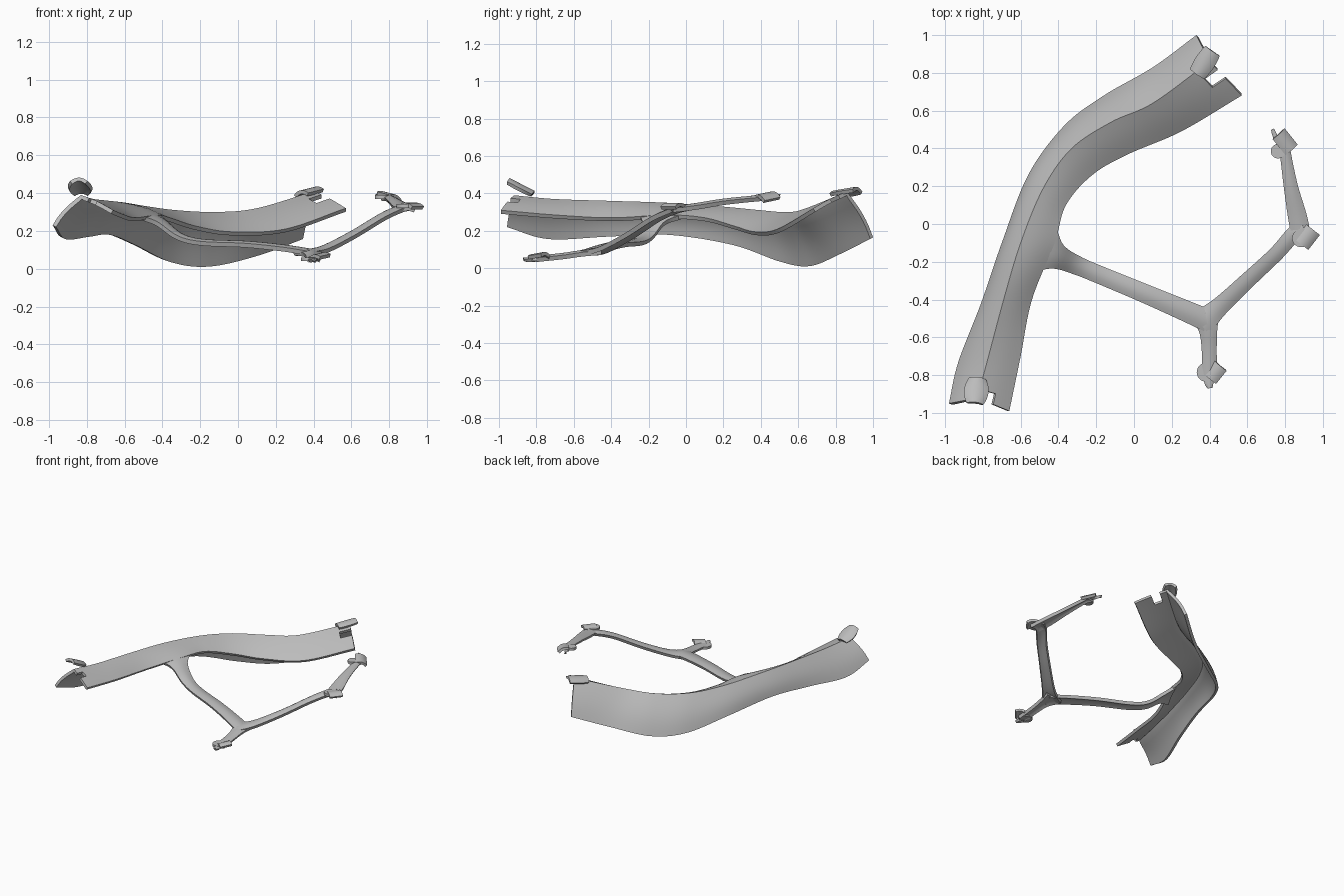
import bpy, bmesh, math
from mathutils import Vector, Euler

cube = bpy.data.objects.get("Cube")
if cube:
    bpy.data.objects.remove(cube)

grey = bpy.data.materials.new("plain grey")
grey.use_nodes = True
grey.diffuse_color = (0.5, 0.5, 0.5, 1)
grey.node_tree.nodes["Principled BSDF"].inputs["Base Color"].default_value = (0.5, 0.5, 0.5, 1)


def spline(points, t):
    """Smooth interpolation through a list of points, t from 0 to 1."""
    pts = [Vector(p) for p in points]
    last = len(pts) - 1
    k = min(int(t * last), last - 1)
    u = t * last - k
    b, c = pts[k], pts[k + 1]
    a = pts[k - 1] if k > 0 else b * 2 - c
    d = pts[k + 2] if k + 2 <= last else c * 2 - b
    return (b * 2 + (c - a) * u + (a * 2 - b * 5 + c * 4 - d) * u ** 2
            + (b * 3 - a - c * 3 + d) * u ** 3) / 2


def sheet(name, rows, thickness, skip=None):
    """Skin a grid of points and thicken it downward."""
    bm = bmesh.new()
    grid = [[bm.verts.new(p) for p in row] for row in rows]
    for i in range(len(grid) - 1):
        for j in range(len(grid[0]) - 1):
            if not (skip and skip(i, j)):
                bm.faces.new((grid[i][j], grid[i + 1][j], grid[i + 1][j + 1], grid[i][j + 1]))
    bm.normal_update()
    if sum(f.normal.z for f in bm.faces) < 0:
        bmesh.ops.reverse_faces(bm, faces=bm.faces)
    loose = [v for v in bm.verts if not v.link_faces]
    bmesh.ops.delete(bm, geom=loose, context="VERTS")
    mesh = bpy.data.meshes.new(name)
    bm.to_mesh(mesh)
    bm.free()
    obj = bpy.data.objects.new(name, mesh)
    bpy.context.collection.objects.link(obj)
    mesh.materials.append(grey)
    solid = obj.modifiers.new("thickness", "SOLIDIFY")
    solid.thickness = thickness
    solid.offset = -1
    bpy.context.view_layer.objects.active = obj
    bpy.ops.object.select_all(action="DESELECT")
    obj.select_set(True)
    bpy.ops.object.modifier_apply(modifier=solid.name)
    bpy.ops.object.shade_smooth_by_angle(angle=math.radians(32))
    return obj


# Main curved rail: three guide lines, outer skirt, crest and inner lip
outer = [(-.98, -.95, .23), (-.93, -.73, .165), (-.81, -.42, .175), (-.7, -.1, .185), (-.56, .26, .13),
         (-.37, .52, .04), (-.16, .68, .018), (.1, .83, .08), (.33, 1, .165)]
crest = [(-.83, -.92, .39), (-.77, -.7, .37), (-.69, -.4, .36), (-.6, -.1, .35), (-.48, .19, .33),
         (-.33, .4, .31), (-.12, .54, .3), (.1, .64, .32), (.4, .86, .41)]
inner = [(-.66, -.99, .31), (-.6, -.7, .285), (-.54, -.4, .27), (-.42, -.1, .285), (-.36, .1, .27),
         (-.22, .26, .225), (-.03, .37, .195), (.25, .49, .21), (.57, .68, .32)]
LENGTH, HALF = 72, 8


def rail_row(t):
    o, c, i = (spline(line, t) for line in (outer, crest, inner))
    bulge = (c - o).cross(i - c).normalized()
    if bulge.z > 0:
        bulge = -bulge
    row = []
    for k in range(HALF):
        u = k / HALF
        side = Vector((o.x - c.x, o.y - c.y, 0)).normalized()
        row.append(o.lerp(c, u) + side * 0.018 * math.sin(math.pi * u))
    for k in range(HALF + 1):
        row.append(c.lerp(i, k / HALF) + Vector((0, 0, .006 * math.sin(math.pi * k / HALF))))
    return row


def notch(i, j):
    return (i < 2 or i >= LENGTH - 2) and HALF + 2 <= j < HALF + 4


sheet("main_rail", [rail_row(i / LENGTH) for i in range(LENGTH + 1)], 0.022, notch)


def arm(name, path, thickness=0.024, steps=32):
    """Slightly arched strip; each path point is x, y, z and width."""
    rows = []
    for i in range(steps + 1):
        t = i / steps
        p = spline(path, t)
        d = spline(path, min(t + .01, 1)) - spline(path, max(t - .01, 0))
        side = Vector((-d[1], d[0], 0)).normalized()
        rows.append([Vector(p[:3]) + side * p[3] * (k / 6 - .5)
                     + Vector((0, 0, .012 * math.sin(math.pi * k / 6))) for k in range(7)])
    sheet(name, rows, thickness)


# Thin branching frame
arm("cross_arm", [(-.47, -.14, .285, .26), (-.4, -.175, .25, .135), (-.3, -.22, .175, .1), (-.18, -.27, .145, .095),
                  (.05, -.365, .135, .1), (.25, -.45, .115, .11), (.4, -.515, .092, .12)])
arm("short_arm", [(.375, -.47, .095, .17), (.392, -.56, .085, .1), (.398, -.66, .07, .08), (.4, -.8, .055, .08)])
arm("long_arm", [(.35, -.53, .09, .15), (.45, -.44, .11, .1), (.6, -.3, .185, .085),
                 (.75, -.16, .275, .08), (.84, -.06, .318, .085), (.9, -.02, .33, .1)])
arm("upper_arm", [(.89, -.08, .32, .1), (.865, .04, .335, .1), (.83, .2, .36, .075), (.8, .38, .378, .06),
                  (.79, .43, .38, .08)])


def clip(name, loc, width, length, rot, bend=0.015, taper=0.0):
    """Small bent connector plate."""
    turn = Euler([math.radians(a) for a in rot]).to_matrix()
    rows = []
    for i in range(9):
        v = i / 8 - .5
        w = width * (1 - taper * (2 * v) ** 2)
        rows.append([Vector(loc) + turn @ Vector(((k / 8 - .5) * w, v * length, bend * (1 - (k / 4 - 1) ** 2)))
                     for k in range(9)])
    sheet(name, rows, 0.02)


def disc(name, loc, radius):
    bpy.ops.mesh.primitive_cylinder_add(vertices=24, radius=radius, depth=.02, location=loc)
    obj = bpy.context.object
    obj.name = name
    obj.data.materials.append(grey)
    bpy.ops.object.shade_smooth_by_angle(angle=math.radians(32))


# Connector plates at the rail ends
clip("front_rail_clip", (-.835, -.885, .43), .13, .15, (-27, 0, -6), .02, .3)
clip("back_rail_clip", (.375, .855, .405), .11, .15, (8, -8, -35), .02, .15)

# Connector plates and rounded seats at the frame ends
clip("short_arm_clip", (.43, -.785, .066), .085, .09, (8, -8, -40))
disc("short_arm_seat", (.382, -.785, .05), .05)
clip("short_arm_tongue", (.395, -.83, .05), .05, .08, (0, 0, 10), .008, .5)
clip("corner_clip", (.918, -.07, .334), .09, .1, (0, 5, -38))
disc("corner_seat", (.885, -.075, .332), .048)
clip("upper_arm_clip", (.8, .435, .385), .09, .11, (10, 18, 42))
disc("upper_arm_seat", (.762, .385, .38), .038)
clip("upper_arm_prong", (.745, .47, .392), .025, .07, (0, 0, 20), .005, .5)
